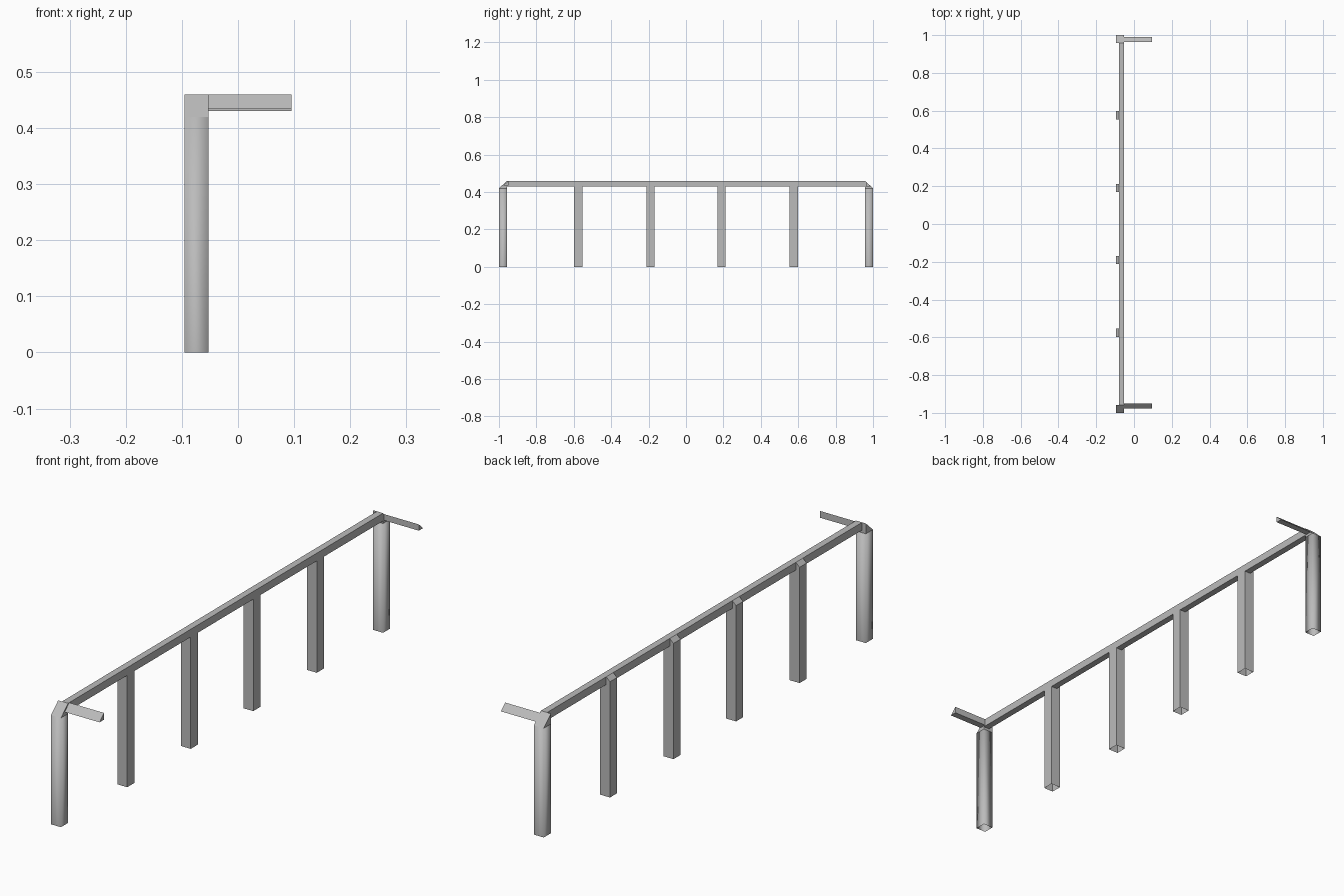
import bpy
import bmesh

cube = bpy.data.objects.get("Cube")
if cube:
    bpy.data.objects.remove(cube, do_unlink=True)

grey = bpy.data.materials.new("painted_grey")
grey.use_nodes = True
colour = (0.5, 0.5, 0.5, 1)
grey.diffuse_color = colour
grey.node_tree.nodes["Principled BSDF"].inputs["Base Color"].default_value = colour

LEFT, RAIL, RIGHT = -0.095, -0.079, -0.053   # outer post side, rail edge, flush side
TOP, UNDER = 0.46, 0.43
POST = 0.043


def prism(name, profile, axis, start, end, open_base=False, smooth=False):
    """Extrude a 2D profile along x (profile is y, z) or y (profile is x, z)."""
    def point(a, b, t):
        return (t, a, b) if axis == "x" else (a, t, b)
    bm = bmesh.new()
    base = bm.faces.new([bm.verts.new(point(a, b, start)) for a, b in profile])
    new = bmesh.ops.extrude_face_region(bm, geom=[base], use_keep_orig=True)
    for v in (g for g in new["geom"] if isinstance(g, bmesh.types.BMVert)):
        setattr(v.co, axis, end)
    bmesh.ops.recalc_face_normals(bm, faces=bm.faces)
    if open_base:   # posts are hollow at the foot
        feet = [f for f in bm.faces if all(abs(v.co.z) < 1e-5 for v in f.verts)]
        bmesh.ops.delete(bm, geom=feet, context="FACES")
    for f in bm.faces:
        f.smooth = smooth
    mesh = bpy.data.meshes.new(name)
    bm.to_mesh(mesh)
    bm.free()
    mesh.materials.append(grey)
    obj = bpy.data.objects.new(name, mesh)
    bpy.context.collection.objects.link(obj)
    return obj


# Long top rail
prism("top_rail", [(RAIL, UNDER), (RIGHT, UNDER), (RIGHT, TOP), (RAIL, TOP)],
      "y", -0.957, 0.957)

# Middle posts, with the outer top edge sloped up to the rail
post_profile = [(LEFT, 0), (RIGHT, 0), (RIGHT, UNDER), (RAIL, UNDER),
                (RAIL, TOP), (LEFT, 0.445)]
for i, y in enumerate((-0.576, -0.19, 0.19, 0.576)):
    prism(f"middle_post_{i + 1}", post_profile, "y", y - POST / 2, y + POST / 2,
          open_base=True)

# Corner posts: softly shaded shafts with a sloped cap on each
for name, side in (("front", -1), ("back", 1)):
    outer, inner = side, side * (1 - POST)
    prism(f"{name}_post", [(outer, 0), (inner, 0), (inner, 0.42), (outer, 0.42)],
          "x", LEFT, RIGHT, open_base=True, smooth=True)
    prism(f"{name}_post_cap", [(outer, 0.42), (inner, 0.42), (inner, TOP)],
          "x", LEFT, RIGHT)

# Short wedge-shaped return arms
for name, inner, outer, low, high in (("front", -0.95, -0.977, 0.434, TOP),
                                      ("back", 0.963, 0.989, UNDER, 0.454)):
    prism(f"{name}_arm", [(inner, low), (outer, low), (inner, high)],
          "x", RIGHT - 0.005, 0.095)
